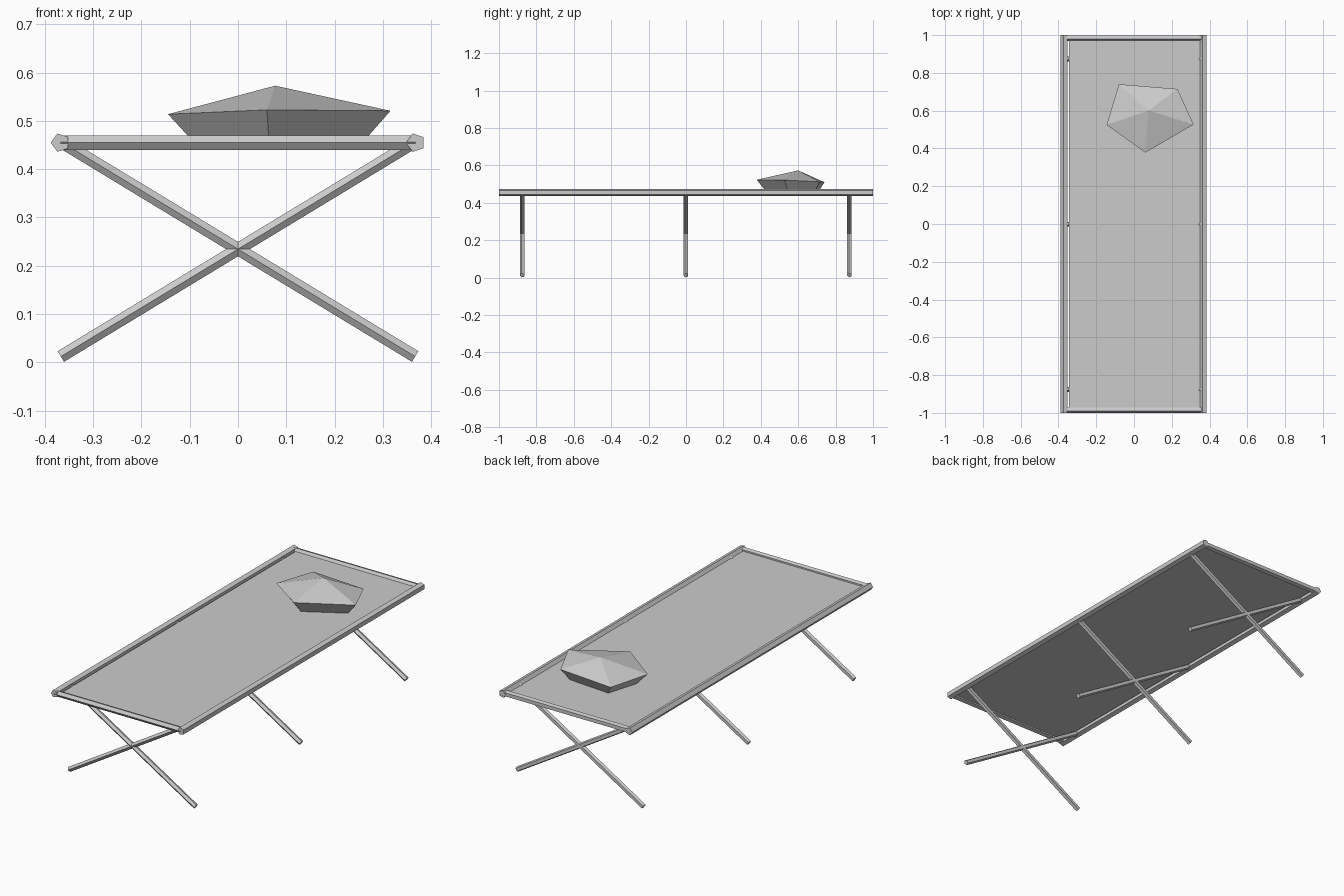
import bpy
import bmesh
import math
from mathutils import Vector

cube = bpy.data.objects.get("Cube")
if cube:
    bpy.data.objects.remove(cube, do_unlink=True)

grey = bpy.data.materials.new("plain grey")
grey.use_nodes = True
grey.diffuse_color = (0.6, 0.6, 0.6, 1)
grey.node_tree.nodes["Principled BSDF"].inputs["Base Color"].default_value = (0.6, 0.6, 0.6, 1)


def finish(name, bm):
    bmesh.ops.recalc_face_normals(bm, faces=bm.faces)
    mesh = bpy.data.meshes.new(name)
    bm.to_mesh(mesh)
    bm.free()
    mesh.materials.append(grey)
    obj = bpy.data.objects.new(name, mesh)
    bpy.context.collection.objects.link(obj)
    return obj


def loft(name, rings):
    """Join closed rings of points and cap both ends."""
    bm = bmesh.new()
    loops = [[bm.verts.new(p) for p in ring] for ring in rings]
    n = len(loops[0])
    for a, b in zip(loops, loops[1:]):
        for i in range(n):
            j = (i + 1) % n
            bm.faces.new((a[i], a[j], b[j], b[i]))
    bm.faces.new(loops[0])
    bm.faces.new(loops[-1])
    return finish(name, bm)


def pole(name, start, end, radius, ridge):
    """Five-sided pole with one edge pointing along ridge."""
    start, end, u = Vector(start), Vector(end), Vector(ridge)
    v = (end - start).normalized().cross(u)
    angles = [math.tau * i / 5 for i in range(5)]
    section = [(u * math.cos(a) + v * math.sin(a)) * radius for a in angles]
    return loft(name, [[p + s for s in section] for p in (start, end)])


# Frame: long side rails and end bars
RAIL_X, RAIL_Z = 0.368, 0.455
for side, s in (("left", 1), ("right", -1)):
    pole(side + "_rail", (s * RAIL_X, -1, RAIL_Z), (s * RAIL_X, 1, RAIL_Z), 0.02, (-1, 0, 0))
for end, s in (("front", -1), ("back", 1)):
    y = s * 0.985
    pole(end + "_bar", (-RAIL_X, y, RAIL_Z), (RAIL_X, y, RAIL_Z), 0.016, (0, -1, 0))

# Three pairs of crossed legs
for place, y in (("front", -0.875), ("middle", 0), ("back", 0.875)):
    for side, s in (("left", 1), ("right", -1)):
        pole(f"{place}_{side}_leg", (s * 0.367, y, 0.012), (-s * 0.362, y, 0.454), 0.0135, (0, -1, 0))

# Stretched canvas
x0, x1, y0, y1 = -0.345, 0.352, -0.985, 0.985
loft("canvas", [[(x0, y0, z), (x1, y0, z), (x1, y1, z), (x0, y1, z)] for z in (0.453, 0.457)])

# Faceted pillow: pentagon rim, narrower base and a raised peak
rim = [(-0.145, 0.525, 0.514), (0.06, 0.378, 0.523), (0.316, 0.527, 0.521),
       (0.23, 0.715, 0.512), (-0.08, 0.74, 0.51)]
peak = Vector((0.077, 0.6, 0.573))
base = [(peak.x + (x - peak.x) * 0.76, peak.y + (y - peak.y) * 0.76, 0.456) for x, y, z in rim]
bm = bmesh.new()
low = [bm.verts.new(p) for p in base]
high = [bm.verts.new(p) for p in rim]
tip = bm.verts.new(peak)
for i in range(5):
    j = (i + 1) % 5
    bm.faces.new((low[i], low[j], high[j], high[i]))
    bm.faces.new((high[i], high[j], tip))
bm.faces.new(low)
finish("pillow", bm)
